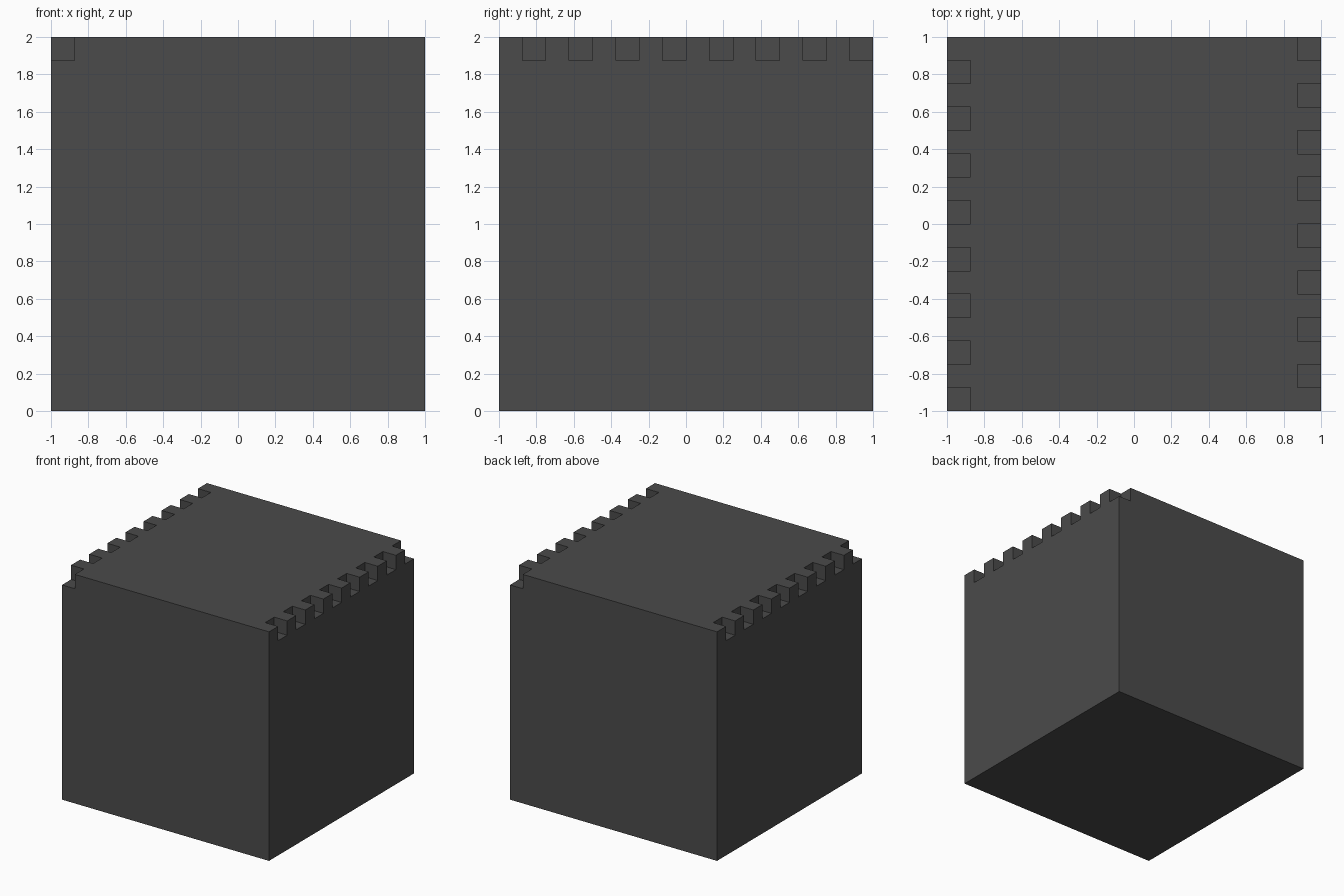
import bpy, bmesh
from mathutils import Matrix, Vector

if "Cube" in bpy.data.objects:
    bpy.data.objects.remove(bpy.data.objects["Cube"])

N = 0.125  # notch size


def add_box(bm, lo, hi):
    lo, hi = Vector(lo), Vector(hi)
    m = Matrix.Translation((lo + hi) / 2) @ Matrix.Diagonal((*(hi - lo), 1))
    bmesh.ops.create_cube(bm, size=1, matrix=m)


def make_object(name, bm):
    me = bpy.data.meshes.new(name)
    bm.to_mesh(me)
    bm.free()
    ob = bpy.data.objects.new(name, me)
    bpy.context.collection.objects.link(ob)
    return ob


# Solid block
bm = bmesh.new()
add_box(bm, (-1, -1, 0), (1, 1, 2))
block = make_object("notched_block", bm)
grey = bpy.data.materials.new("dark grey")
grey.diffuse_color = (0.07, 0.07, 0.07, 1)
grey.use_nodes = True
grey.node_tree.nodes["Principled BSDF"].inputs["Base Color"].default_value = grey.diffuse_color
block.data.materials.append(grey)

# Notches along the two top side edges, staggered by one notch width
bm = bmesh.new()
for i in range(8):
    y = -1 + 2 * N * i
    start = y - 0.05 if i == 0 else y          # overshoot the front corner
    add_box(bm, (-1.1, start, 2 - N), (-1 + N, y + N, 2.1))
    end = y + 2 * N + (0.05 if i == 7 else 0)  # overshoot the back corner
    add_box(bm, (1 - N, y + N, 2 - N), (1.1, end, 2.1))
cutter = make_object("notch_cutter", bm)
cutter.hide_render = True

# Cut the notches, then discard the cutter
mod = block.modifiers.new("notches", "BOOLEAN")
mod.operation = "DIFFERENCE"
mod.solver = "EXACT"
mod.object = cutter
bpy.context.view_layer.objects.active = block
bpy.ops.object.modifier_apply(modifier=mod.name)
bpy.data.objects.remove(cutter)
